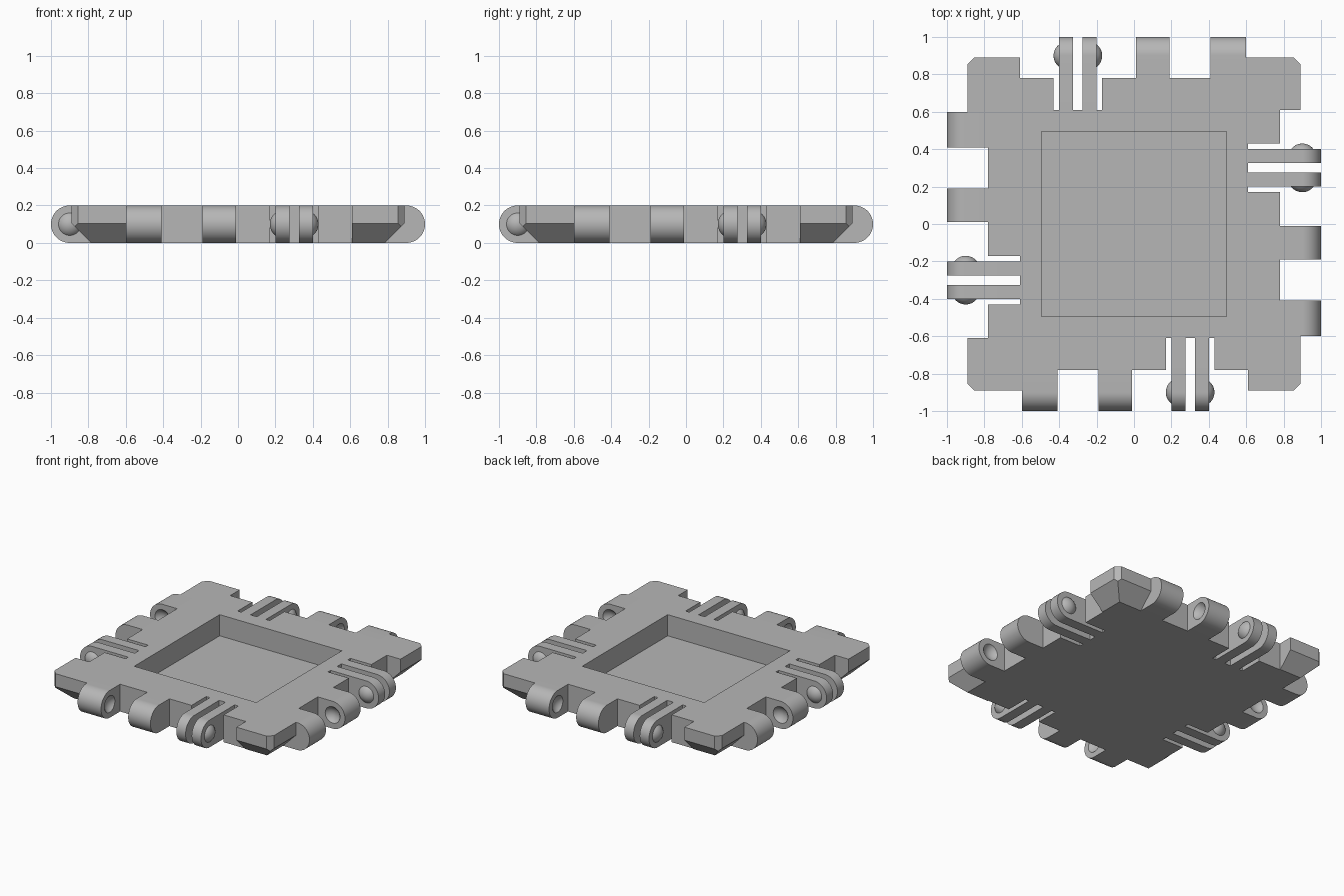
import bpy, bmesh, math
from mathutils import Vector, Matrix

if "Cube" in bpy.data.objects:
    bpy.data.objects.remove(bpy.data.objects["Cube"], do_unlink=True)

HEIGHT = 0.2
MID = HEIGHT / 2
BALL_R = 0.075        # snap ball radius
BALL_SINK = 0.045     # how far the ball centre sits inside its arm

grey = bpy.data.materials.new("grey plastic")
grey.use_nodes = True
colour = (0.47, 0.47, 0.47, 1)
grey.diffuse_color = colour
grey.node_tree.nodes["Principled BSDF"].inputs["Base Color"].default_value = colour


def to_object(bm, name):
    bmesh.ops.recalc_face_normals(bm, faces=bm.faces)
    mesh = bpy.data.meshes.new(name)
    bm.to_mesh(mesh)
    bm.free()
    mesh.materials.append(grey)
    obj = bpy.data.objects.new(name, mesh)
    bpy.context.collection.objects.link(obj)
    return obj


def prism(points, direction):
    """Closed outline extruded along a direction."""
    bm = bmesh.new()
    face = bm.faces.new([bm.verts.new(p) for p in points])
    new = bmesh.ops.extrude_face_region(bm, geom=[face])["geom"]
    verts = [g for g in new if isinstance(g, bmesh.types.BMVert)]
    bmesh.ops.translate(bm, verts=verts, vec=direction)
    return bm


def ball(x):
    """Ball with its poles along x, on the hinge axis."""
    bm = bmesh.new()
    bmesh.ops.create_uvsphere(
        bm, u_segments=40, v_segments=24, radius=BALL_R,
        matrix=Matrix.Translation((x, -0.9, MID)) @ Matrix.Rotation(math.pi / 2, 4, "Y"))
    return bm


def cut(obj, cutter):
    """Subtract the cutter for good, then drop it."""
    cutter.hide_render = True
    mod = obj.modifiers.new("cut", "BOOLEAN")
    mod.operation, mod.solver, mod.object = "DIFFERENCE", "EXACT", cutter
    graph = bpy.context.evaluated_depsgraph_get()
    mesh = bpy.data.meshes.new_from_object(obj.evaluated_get(graph))
    obj.modifiers.clear()
    obj.data = mesh
    bpy.data.objects.remove(cutter, do_unlink=True)


def smooth(obj):
    bpy.ops.object.select_all(action="DESELECT")
    obj.select_set(True)
    bpy.context.view_layer.objects.active = obj
    bpy.ops.object.shade_smooth_by_angle(angle=math.radians(30))


def tab(name, x0, x1, root):
    """Round-ended tab from the plate edge out to the hinge end."""
    points = [(x0, root, 0)]
    for i in range(33):
        a = math.pi * i / 32
        points.append((x0, -0.9 - MID * math.sin(a), MID - MID * math.cos(a)))
    points.append((x0, root, HEIGHT))
    return to_object(prism(points, (x1 - x0, 0, 0)), name)


# Plate: one side of the outline, turned four times
side = [(-0.855, -0.89), (-0.6, -0.89), (-0.6, -0.78), (0.17, -0.78),
        (0.17, -0.61), (0.43, -0.61), (0.43, -0.78), (0.61, -0.78),
        (0.61, -0.89), (0.855, -0.89)]
turns = [Matrix.Rotation(math.pi / 2 * k, 3, "Z") for k in range(4)]
outline = [turn @ Vector((x, y, 0)) for turn in turns for x, y in side]
bm = prism(outline, (0, 0, HEIGHT))

# Slanted undersides of the corners
for turn in turns:
    result = bmesh.ops.bisect_plane(
        bm, geom=bm.verts[:] + bm.edges[:] + bm.faces[:], dist=1e-5,
        plane_co=turn @ Vector((0, -0.785, 0)),
        plane_no=turn @ Vector((0, -1, -1)), clear_outer=True)
    rim = [g for g in result["geom_cut"] if isinstance(g, bmesh.types.BMEdge)]
    bmesh.ops.holes_fill(bm, edges=rim, sides=0)
plate = to_object(bm, "plate")

# Square pocket in the top
bm = bmesh.new()
bmesh.ops.create_cube(bm, size=1, matrix=Matrix.Translation((0, 0, 0.245))
                      @ Matrix.Diagonal((0.99, 0.99, 0.4, 1)))
cut(plate, to_object(bm, "pocket_cutter"))

# Hinge parts of the front edge
parts = []
for name, x0, x1, socket in (("outer_knuckle", -0.6, -0.41, -0.41 + BALL_SINK),
                             ("inner_knuckle", -0.19, -0.01, -0.19 - BALL_SINK)):
    knuckle = tab(name, x0, x1, -0.78)
    cut(knuckle, to_object(ball(socket), "socket_cutter"))
    parts.append(knuckle)

for name, x0, x1, face, sign in (("outer_arm", 0.2, 0.275, 0.2, -1),
                                 ("inner_arm", 0.325, 0.4, 0.4, 1)):
    parts.append(tab(name, x0, x1, -0.61))
    bm = ball(face - sign * BALL_SINK)
    bmesh.ops.bisect_plane(bm, geom=bm.verts[:] + bm.edges[:] + bm.faces[:],
                           plane_co=(face, 0, 0), plane_no=(sign, 0, 0),
                           clear_inner=True)
    parts.append(to_object(bm, name.replace("arm", "snap_ball")))

# Repeat the hinge parts on the other three edges
for part in parts:
    smooth(part)
    for k, edge in enumerate(("left", "back", "right"), 1):
        copy = part.copy()
        copy.name = edge + "_" + part.name
        copy.rotation_euler.z = math.pi / 2 * k
        bpy.context.collection.objects.link(copy)
    part.name = "front_" + part.name
